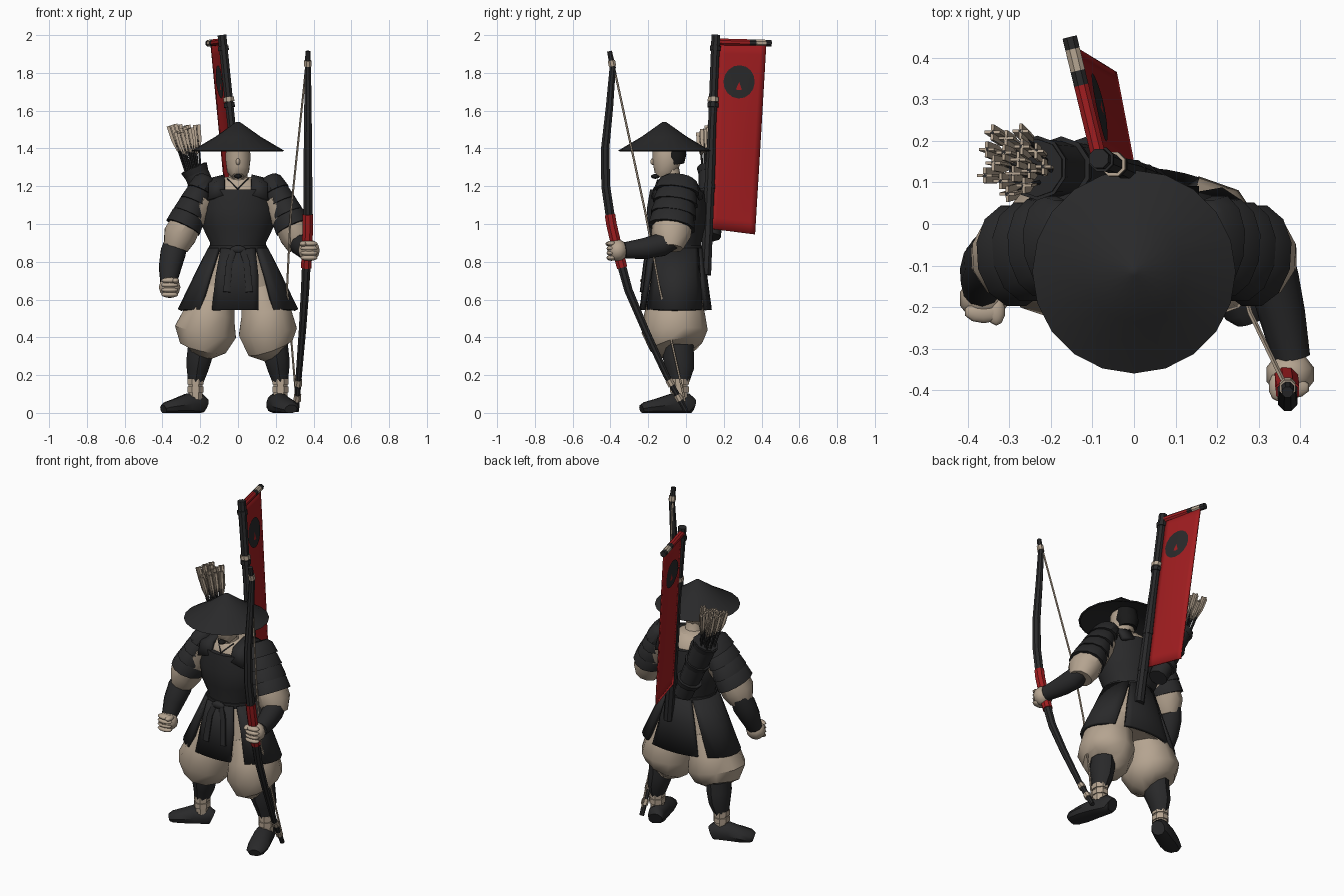
import bpy
import math
import random
from math import sin, cos, pi, radians
from mathutils import Vector

if "Cube" in bpy.data.objects:
    bpy.data.objects.remove(bpy.data.objects["Cube"])
random.seed(4)
made = []


def material(name, rgb):
    m = bpy.data.materials.new(name)
    m.use_nodes = True
    m.diffuse_color = (*rgb, 1)
    bsdf = next(n for n in m.node_tree.nodes if n.type == 'BSDF_PRINCIPLED')
    bsdf.inputs["Base Color"].default_value = (*rgb, 1)
    return m


BLACK = material("charcoal", (0.022, 0.022, 0.023))
HAIR = material("hair_black", (0.01, 0.01, 0.01))
TAN = material("tan_cloth", (0.46, 0.37, 0.28))
RED = material("red_cloth", (0.35, 0.012, 0.014))


def mesh(name, verts, faces, *mats):
    me = bpy.data.meshes.new(name)
    me.from_pydata(verts, [], faces)
    ob = bpy.data.objects.new(name, me)
    bpy.context.collection.objects.link(ob)
    for m in mats:
        me.materials.append(m)
    made.append(ob)
    return ob


def thicken(ob, t):
    mod = ob.modifiers.new("thickness", 'SOLIDIFY')
    mod.thickness = t
    mod.offset = 0


def tube(name, stations, mat, sides=10):
    """Loft of ellipses (x, y, z, r1[, r2]) square to the path."""
    pts = [Vector(s[:3]) for s in stations]
    verts, n = [], len(pts)
    for i, (p, s) in enumerate(zip(pts, stations)):
        d = (pts[min(i + 1, n - 1)] - pts[max(i - 1, 0)]).normalized()
        u = d.cross(Vector((1, 0, 0) if abs(d.y) > 0.9 else (0, 1, 0))).normalized()
        v = d.cross(u)
        for k in range(sides):
            a = 2 * pi * (k + 0.5) / sides
            verts.append(p + u * cos(a) * s[3] + v * sin(a) * s[-1])
    faces = [(i * sides + k, i * sides + (k + 1) % sides,
              (i + 1) * sides + (k + 1) % sides, (i + 1) * sides + k)
             for i in range(n - 1) for k in range(sides)]
    faces += [tuple(reversed(range(sides))), tuple(range((n - 1) * sides, n * sides))]
    return mesh(name, verts, faces, mat)


def blob(name, loc, size, mat):
    bpy.ops.mesh.primitive_uv_sphere_add(segments=10, ring_count=6, location=loc)
    ob = bpy.context.object
    ob.name, ob.scale = name, size
    ob.data.materials.append(mat)
    made.append(ob)


def along(path, z):
    """Point at height z on a polyline listed from the top down."""
    for a, b in zip(path, path[1:]):
        if a[2] >= z >= b[2]:
            return Vector(a).lerp(Vector(b), (a[2] - z) / (a[2] - b[2]))


# Straw hat: a thin open cone with a shallow inside
rings = [(0.01, 1.54), (0.12, 1.462), (0.245, 1.388), (0.235, 1.384), (0.1, 1.43), (0.01, 1.44)]
S = 20
hv = [(r * cos(2 * pi * k / S), r * sin(2 * pi * k / S) - 0.115, z) for r, z in rings for k in range(S)]
hf = [((i + 1) * S + k, (i + 1) * S + (k + 1) % S, i * S + (k + 1) % S, i * S + k)
      for i in range(len(rings) - 1) for k in range(S)]
mesh("hat", hv, hf + [tuple(range(S))], BLACK)

# Head, hair, beard and neck
tube("head", [(0, -0.14, 1.25, 0.032, 0.035), (0, -0.115, 1.28, 0.06, 0.065),
              (0, -0.1, 1.34, 0.068, 0.08), (0, -0.1, 1.42, 0.066, 0.08),
              (0, -0.1, 1.46, 0.03, 0.04)], TAN, 12)
tube("hair", [(0, -0.055, 1.315, 0.055, 0.045), (0, -0.06, 1.36, 0.07, 0.062),
              (0, -0.07, 1.44, 0.06, 0.06)], HAIR)
blob("nose", (0, -0.176, 1.33), (0.012, 0.013, 0.018), TAN)
blob("beard", (0, -0.162, 1.252), (0.022, 0.024, 0.013), HAIR)
tube("neck", [(0, -0.06, 1.17, 0.075, 0.07), (0, -0.08, 1.23, 0.055, 0.055), (0, -0.09, 1.31, 0.05, 0.05)], TAN)

# Torso: undershirt, cuirass, straps and belt
tube("undershirt", [(0, -0.045, 1.0, 0.16, 0.12), (0, -0.045, 1.15, 0.17, 0.13),
                    (0, -0.05, 1.215, 0.14, 0.105), (0, -0.05, 1.25, 0.07, 0.07)], TAN, 14)
tube("cuirass", [(0, -0.05, 0.85, 0.15, 0.135), (0, -0.05, 0.9, 0.15, 0.135), (0, -0.05, 0.98, 0.19, 0.155),
                 (0, -0.05, 1.08, 0.205, 0.16), (0, -0.048, 1.18, 0.18, 0.145)], BLACK, 16)
tube("belt", [(0, -0.05, 0.855, 0.157, 0.143), (0, -0.05, 0.885, 0.157, 0.143)], BLACK, 16)
strap = [(-0.17, 1.15), (-0.145, 1.225), (-0.05, 1.25), (0.045, 1.22), (0.08, 1.15)]
for s, side in ((1, "left"), (-1, "right")):
    sv = [(s * x, y, z - (x - 0.07) * 0.25) for y, z in strap for x in (0.07, 0.155)]
    thicken(mesh(side + "_strap", sv, [(i, i + 1, i + 3, i + 2) for i in range(0, 8, 2)], BLACK), 0.025)
    tube(side + "_collar_edge", [(s * 0.055, -0.12, 1.24, 0.004), (0, -0.172, 1.185, 0.004)], BLACK, 5)
    tube(side + "_tie", [(s * 0.02, -0.195, 0.87, 0.018, 0.012), (s * 0.045, -0.215, 0.8, 0.02, 0.01),
                         (s * 0.06, -0.235, 0.64, 0.022, 0.01)], BLACK, 6)
blob("belt_knot", (0, -0.195, 0.865), (0.045, 0.02, 0.022), BLACK)


# Skirt panels, flaring from the waist; angles are measured from the front
def panel(name, top, hem):
    cols, levels = 8, [(0.87, 0.15, 0.14), (0.72, 0.225, 0.158), (0.545, 0.31, 0.182)]
    verts = []
    for i, (z, rx, ry) in enumerate(levels):
        for c in range(cols + 1):
            f = i / 2
            lo, hi = (top[j] * (1 - f) + hem[j] * f for j in (0, 1))
            a = radians(lo + (hi - lo) * c / cols)
            verts.append((rx * sin(a), -0.055 - ry * cos(a), z))
    w = cols + 1
    faces = [(i * w + c, (i + 1) * w + c, (i + 1) * w + c + 1, i * w + c + 1)
             for i in range(2) for c in range(cols)]
    thicken(mesh(name, verts, faces, BLACK), 0.02)


panel("front_skirt", (-36, 36), (-26, 20))
panel("left_skirt", (42, 145), (37, 138))
panel("right_skirt", (-145, -42), (-138, -40))
panel("back_skirt", (147, 213), (150, 210))
tube("under_skirt", [(0, -0.055, 0.56, 0.25, 0.15), (0, -0.055, 0.72, 0.2, 0.135),
                     (0, -0.055, 0.86, 0.135, 0.125)], TAN, 14)

# Legs: baggy trousers, shin guards, ankle wraps and shoes
for s, side, cx, rx in ((1, "left", 0.158, 0.162), (-1, "right", -0.172, 0.172)):
    tube(side + "_trouser", [(s * 0.195, -0.04, 0.325, 0.075, 0.08), (cx + s * 0.012, -0.05, 0.35, 0.13, 0.14),
                             (cx, -0.06, 0.43, rx, 0.175), (s * 0.148, -0.06, 0.53, 0.14, 0.16),
                             (s * 0.11, -0.055, 0.66, 0.1, 0.12)], TAN, 10)
    tube(side + "_shin", [(s * 0.225, -0.035, 0.16, 0.042, 0.05), (s * 0.215, -0.03, 0.23, 0.06, 0.072),
                          (s * 0.205, -0.04, 0.29, 0.07, 0.082), (s * 0.2, -0.04, 0.36, 0.067, 0.08)], BLACK)
    tube(side + "_ankle", [(s * 0.225, -0.035, 0.07, 0.04, 0.045), (s * 0.225, -0.035, 0.17, 0.04, 0.048)], TAN, 8)
    for z in (0.125, 0.165):
        tube(side + "_ankle_wrap", [(s * 0.225, -0.035, z - 0.016, 0.047, 0.054),
                                    (s * 0.225, -0.035, z + 0.014, 0.047, 0.054)], TAN, 8)
shoe = [(0, 0.04, 0.045), (0.1, 0.052, 0.06), (0.4, 0.058, 0.06), (0.7, 0.064, 0.044),
        (0.92, 0.055, 0.034), (1, 0.035, 0.025)]
for side, heel, toe in (("left", (0.19, 0.035), (0.28, -0.235)), ("right", (-0.18, 0.0), (-0.395, -0.115))):
    h, t = Vector(heel), Vector(toe)
    ob = tube(side + "_shoe", [(*h.lerp(t, f), r * 0.75, r, w) for f, w, r in shoe], BLACK)
    for v in ob.data.vertices:
        v.co.z = max(v.co.z, 0)

# Arms: layered shoulder guards, sleeves, forearms and fists
for s, side in ((1, "left"), (-1, "right")):
    start, end = Vector((s * 0.165, -0.035, 1.25)), Vector((s * 0.285, -0.075, 0.995))
    for i in range(4):
        a, b = start.lerp(end, i / 4), start.lerp(end, (i + 1.2) / 4)
        g = 0.011 * i
        tube(side + "_shoulder_guard", [(*a, 0.04 + g, 0.07 + g), (*a.lerp(b, 0.25), 0.06 + g, 0.1 + g * 0.5),
                                        (*b, 0.074 + g * 0.75, 0.12 + g * 0.2)], BLACK, 12)
    tube(side + "_sleeve", [(s * 0.18, -0.055, 1.13, 0.085, 0.1), (s * 0.265, -0.068, 1.02, 0.085, 0.106),
                            (s * 0.308, -0.08, 0.94, 0.092, 0.105), (s * 0.33, -0.085, 0.872, 0.068, 0.07)], TAN)
tube("right_forearm", [(-0.33, -0.06, 0.92, 0.055, 0.06), (-0.343, -0.09, 0.85, 0.07, 0.07),
                       (-0.36, -0.125, 0.77, 0.062, 0.06), (-0.368, -0.16, 0.69, 0.045, 0.045)], BLACK)
tube("left_forearm", [(0.325, -0.06, 0.92, 0.05, 0.055), (0.335, -0.13, 0.89, 0.064, 0.062),
                      (0.357, -0.22, 0.87, 0.058, 0.056), (0.38, -0.325, 0.86, 0.045, 0.045)], BLACK)
for s, side, c in ((-1, "right", Vector((-0.362, -0.18, 0.665))), (1, "left", Vector((0.376, -0.362, 0.86)))):
    blob(side + "_fist", c, (0.06, 0.055, 0.058), TAN)
    for i in range(4):
        blob(side + "_finger", c + Vector((0, -0.032, 0.036 - i * 0.025)), (0.048, 0.027, 0.016), TAN)
    blob(side + "_thumb", c + Vector((-0.03 * s, -0.03, 0.035)), (0.022, 0.035, 0.016), TAN)

# Bow with grip, bindings and string
path = [(0.37, -0.405, 1.915), (0.37, -0.388, 1.83), (0.37, -0.405, 1.62), (0.37, -0.428, 1.4),
        (0.37, -0.425, 1.2), (0.37, -0.395, 1.0), (0.365, -0.36, 0.85), (0.355, -0.305, 0.65),
        (0.342, -0.22, 0.45), (0.322, -0.105, 0.2), (0.31, 0.0, 0.01)]
tube("bow", [(*p, 0.014 + 0.012 * sin(pi * i / 10)) for i, p in enumerate(path)], BLACK, 8)
tube("bow_grip", [(*along(path, z), 0.03) for z in (1.05, 1.0, 0.85, 0.77)], RED, 8)
for z in (1.85, 0.16, 0.08):
    tube("bow_binding", [(*along(path, z + 0.015), 0.021), (*along(path, z - 0.015), 0.021)], TAN, 8)
tube("bow_string", [(0.365, -0.39, 1.87, 0.006), (0.28, -0.215, 1.06, 0.006), (0.26, -0.14, 0.66, 0.006),
                    (0.31, -0.005, 0.06, 0.006)], TAN, 5)

# Banner pole, cross bar and bindings
pole = [(-0.085, 0.158, 2.0), (0.05, 0.105, 0.73)]
tube("banner_pole", [(*along(pole, z), r) for z, r in ((2.0, 0.025), (1.5, 0.023), (1.3, 0.028), (0.73, 0.03))], BLACK, 8)
for z, m in ((1.93, BLACK), (1.66, TAN), (1.63, BLACK), (1.2, BLACK), (0.95, BLACK)):
    tube("pole_binding", [(*along(pole, z + 0.012), 0.031), (*along(pole, z - 0.012), 0.031)], m, 8)
bar0, bar1 = Vector((-0.085, 0.16, 1.965)), Vector((-0.155, 0.45, 1.957))
for f0, f1, m in ((0, 0.6, RED), (0.6, 0.72, BLACK), (0.72, 0.9, TAN), (0.9, 1, BLACK)):
    tube("cross_bar", [(*bar0.lerp(bar1, f0), 0.019), (*bar0.lerp(bar1, f1), 0.019)], m, 8)


# Banner cloth with a round patch on each face
def cloth(u, v, off=0):
    top = Vector((-0.09, 0.18, 1.965)).lerp(Vector((-0.143, 0.425, 1.96)), u)
    low = Vector((0.0, 0.13, 0.975)).lerp(Vector((-0.045, 0.365, 0.945)), u)
    return top.lerp(low, v) + Vector((0.98, 0.2, 0)) * (off + 0.01 * sin(pi * u) * sin(pi * v))


bv = [cloth(c / 8, r / 16) for r in range(17) for c in range(9)]
bf = [(r * 9 + c, r * 9 + c + 1, r * 9 + c + 10, r * 9 + c + 9) for r in range(16) for c in range(8)]
thicken(mesh("banner", bv, bf, RED), 0.008)
N = 16
for off in (0.008, -0.008):
    dv = [cloth(0.45 + 0.34 * q / 4 * cos(2 * pi * k / N), 0.21 + 0.088 * q / 4 * sin(2 * pi * k / N), off)
          for q in range(5) for k in range(N)]
    df = [(q * N + k, q * N + (k + 1) % N, (q + 1) * N + (k + 1) % N, (q + 1) * N + k)
          for q in range(4) for k in range(N)]
    patch = mesh("banner_patch", dv, df, BLACK, RED)
    for i, p in enumerate(patch.data.polygons):
        p.material_index = int(i // N <= 1 and i % N in (3, 4))

# Quiver and arrows on the back
base, rim = Vector((-0.07, 0.13, 0.93)), Vector((-0.235, 0.135, 1.3))
tube("quiver", [(*base, 0.055), (*base.lerp(rim, 0.5), 0.065), (*rim, 0.07)], BLACK)
for f in (0.25, 0.6, 0.95):
    tube("quiver_band", [(*base.lerp(rim, f - 0.04), 0.07), (*base.lerp(rim, f + 0.04), 0.078)], BLACK)
for i in range(16):
    r, a = math.sqrt((i + 0.5) / 16), i * 2.4
    foot = rim + Vector((cos(a) * r * 0.045, sin(a) * r * 0.045, -0.05))
    tip = Vector((-0.295 + cos(a) * r * 0.085, 0.155 + sin(a) * r * 0.085, 1.53 - random.random() * 0.05))
    tube("arrow_shaft", [(*foot, 0.006), (*tip, 0.006)], BLACK, 5)
    for w in ((0.027, 0.005), (0.005, 0.027)):
        tube("arrow_feather", [(*foot.lerp(tip, 0.5), w[0] * 0.4, w[1] * 0.4), (*foot.lerp(tip, 0.72), *w),
                               (*foot.lerp(tip, 1), *w)], TAN, 4)

# Smooth shading with sharp edges kept
bpy.ops.object.select_all(action='DESELECT')
for ob in made:
    ob.select_set(True)
bpy.context.view_layer.objects.active = made[0]
bpy.ops.object.shade_smooth_by_angle(angle=radians(40))
